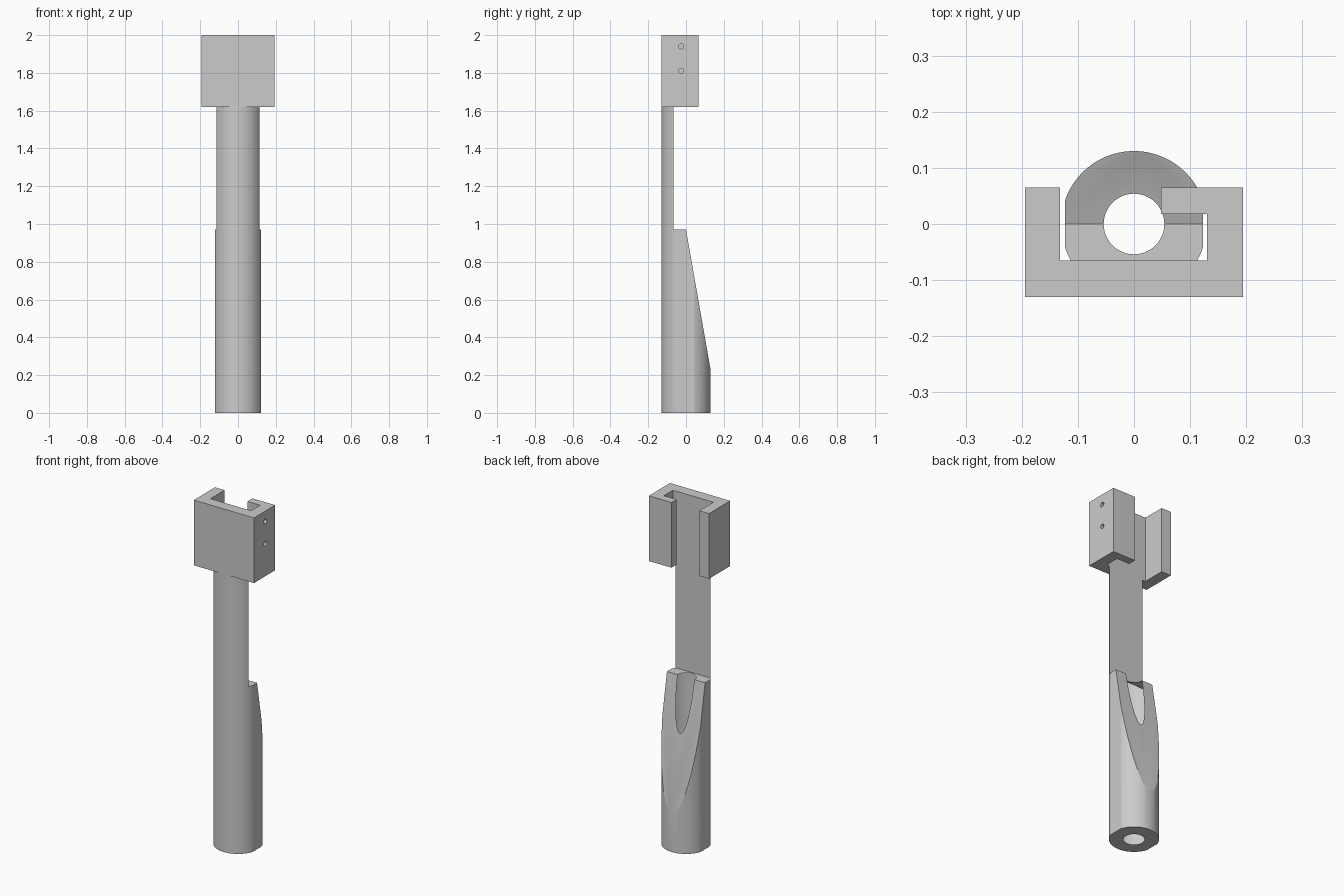
import bpy
import bmesh
import math
from mathutils import Matrix

cube = bpy.data.objects.get("Cube")
if cube:
    bpy.data.objects.remove(cube, do_unlink=True)

grey = bpy.data.materials.new("plain grey")
grey.use_nodes = True
grey.diffuse_color = (0.6, 0.6, 0.6, 1)
grey.node_tree.nodes["Principled BSDF"].inputs["Base Color"].default_value = (0.6, 0.6, 0.6, 1)


def prism(name, points, offset, matrix=Matrix()):
    """Extrude a closed profile along its local z."""
    bm = bmesh.new()
    low, high = offset
    face = bm.faces.new([bm.verts.new((x, y, low)) for x, y in points])
    top = bmesh.ops.extrude_face_region(bm, geom=[face])
    verts = [v for v in top["geom"] if isinstance(v, bmesh.types.BMVert)]
    bmesh.ops.translate(bm, verts=verts, vec=(0, 0, high - low))
    bmesh.ops.recalc_face_normals(bm, faces=bm.faces)
    bm.transform(matrix)
    mesh = bpy.data.meshes.new(name)
    bm.to_mesh(mesh)
    bm.free()
    mesh.materials.append(grey)
    obj = bpy.data.objects.new(name, mesh)
    bpy.context.collection.objects.link(obj)
    return obj


def circle(radius, count):
    return [(radius * math.cos(2 * math.pi * i / count),
             radius * math.sin(2 * math.pi * i / count)) for i in range(count)]


def cut(obj, cutters):
    """Subtract the cutters, bake the result and remove them."""
    for cutter in cutters:
        mod = obj.modifiers.new("cut", 'BOOLEAN')
        mod.operation = 'DIFFERENCE'
        mod.solver = 'EXACT'
        mod.object = cutter
    bpy.context.view_layer.update()
    graph = bpy.context.evaluated_depsgraph_get()
    baked = bpy.data.meshes.new_from_object(obj.evaluated_get(graph))
    obj.modifiers.clear()
    obj.data = baked
    for cutter in cutters:
        bpy.data.objects.remove(cutter, do_unlink=True)


def smooth(obj):
    bpy.ops.object.select_all(action='DESELECT')
    obj.select_set(True)
    bpy.context.view_layer.objects.active = obj
    bpy.ops.object.shade_smooth_by_angle(angle=math.radians(14))


# Profile axes for cutters: (y, z) extruded along x, and (x, z) along y
ALONG_X = Matrix(((0, 0, 1, 0), (1, 0, 0, 0), (0, 1, 0, 0), (0, 0, 0, 1)))
ALONG_Y = Matrix(((1, 0, 0, 0), (0, 0, 1, 0), (0, 1, 0, 0), (0, 0, 0, 1)))

# Shaft: round bar with side flats, cut back to a ramp and a thin neck
FLAT = 0.123
outline = [(max(-FLAT, min(FLAT, x)), y) for x, y in circle(0.13, 96)]
shaft = prism("shaft", outline, (0, 1.62))
ramp_profile = [(-0.065, 0.97), (0, 0.97), (0.13, 0.23), (0.3, 0.23),
                (0.3, 1.8), (-0.065, 1.8)]
ramp = prism("ramp_cutter", ramp_profile, (-0.4, 0.4), ALONG_X)
bore = prism("bore_cutter", circle(0.054, 64), (-0.1, 1.2))
cut(shaft, [ramp, bore])
smooth(shaft)

# Bracket: open channel with a hooked lip on one arm
bracket_profile = [(-0.194, -0.13), (0.194, -0.13), (0.194, 0.065),
                   (0.048, 0.065), (0.048, 0.018), (0.13, 0.018),
                   (0.13, -0.065), (-0.132, -0.065), (-0.132, 0.065),
                   (-0.194, 0.065)]
bracket = prism("bracket", bracket_profile, (1.62, 2.0))
notch = prism("notch_cutter", [(0, 1.5), (0.13, 1.5), (0.13, 1.675), (0, 1.675)],
              (0, 0.2), ALONG_Y)
cutters = [notch]

# Screw holes: two through the side arm, one through the lip
for z in (1.94, 1.81):
    hole = [(y - 0.025, h + z) for y, h in circle(0.013, 24)]
    cutters.append(prism("side_hole_cutter", hole, (0.1, 0.3), ALONG_X))
hole = [(x + 0.1, h + 1.92) for x, h in circle(0.013, 24)]
cutters.append(prism("lip_hole_cutter", hole, (0, 0.2), ALONG_Y))
cut(bracket, cutters)
smooth(bracket)
